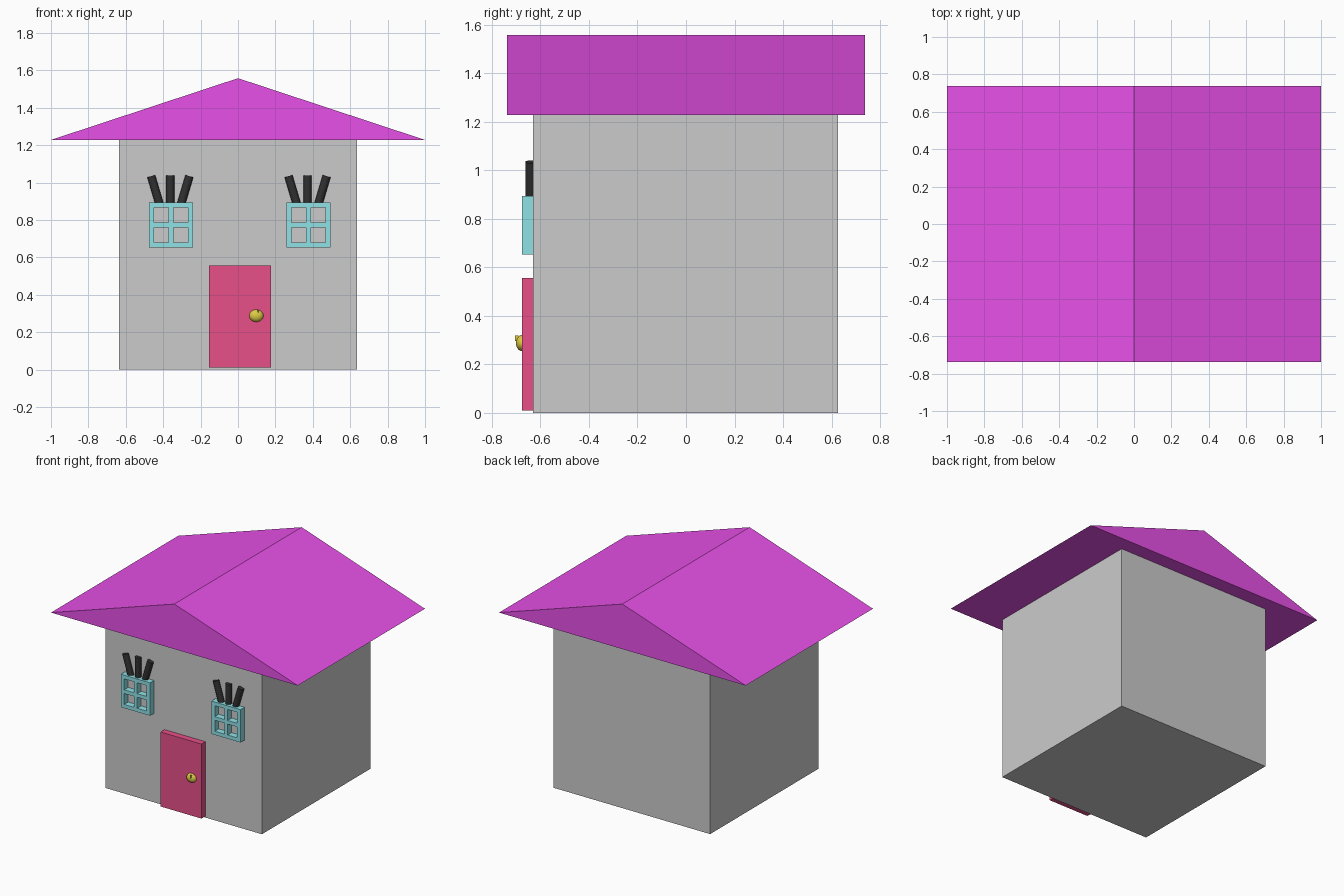
import bpy, bmesh, math
from mathutils import Matrix, Vector

if "Cube" in bpy.data.objects:
    bpy.data.objects.remove(bpy.data.objects["Cube"])


def material(name, rgb):
    m = bpy.data.materials.new(name)
    m.diffuse_color = (*rgb, 1)
    m.use_nodes = True
    m.node_tree.nodes["Principled BSDF"].inputs["Base Color"].default_value = m.diffuse_color
    return m


MAGENTA = material("roof_magenta", (0.8, 0.08, 0.8))
RED = material("door_red", (0.8, 0.08, 0.25))
TEAL = material("window_teal", (0.28, 0.76, 0.8))
BLACK = material("lash_black", (0.03, 0.03, 0.03))
GOLD = material("knob_gold", (0.72, 0.6, 0.06))

FRONT, WALL = -0.676, -0.63   # face of door and windows, face of front wall


def finish(name, bm, mat=None):
    bmesh.ops.recalc_face_normals(bm, faces=bm.faces)
    me = bpy.data.meshes.new(name)
    bm.to_mesh(me)
    bm.free()
    ob = bpy.data.objects.new(name, me)
    bpy.context.collection.objects.link(ob)
    if mat:
        me.materials.append(mat)
    return ob


def box(name, lo, hi, mat=None):
    bm = bmesh.new()
    lo, hi = Vector(lo), Vector(hi)
    bmesh.ops.create_cube(bm, size=1, matrix=Matrix.Translation((lo + hi) / 2)
                          @ Matrix.Diagonal((*(hi - lo), 1)))
    return finish(name, bm, mat)


def extrude_y(bm, depth):
    ret = bmesh.ops.extrude_face_region(bm, geom=bm.faces[:])
    verts = [g for g in ret["geom"] if isinstance(g, bmesh.types.BMVert)]
    bmesh.ops.translate(bm, verts=verts, vec=(0, depth, 0))


def window(name, cx):
    # 5 x 5 cells of bars and gaps; the four pane cells stay open
    xs = [cx + d for d in (-0.118, -0.091, -0.0135, 0.0135, 0.091, 0.118)]
    zs = [0.652 + d for d in (0, 0.027, 0.107, 0.134, 0.214, 0.241)]
    bm = bmesh.new()
    grid = [[bm.verts.new((x, FRONT, z)) for z in zs] for x in xs]
    for i in range(5):
        for j in range(5):
            if not (i % 2 and j % 2):
                bm.faces.new((grid[i][j], grid[i + 1][j],
                              grid[i + 1][j + 1], grid[i][j + 1]))
    extrude_y(bm, WALL - FRONT)
    return finish(name, bm, TEAL)


def lash(name, x, lean):
    # Round bar half sunk in the wall, leaning away from the middle one
    bm = bmesh.new()
    bmesh.ops.create_cone(
        bm, cap_ends=True, segments=32, radius1=0.022, radius2=0.022, depth=0.155,
        matrix=Matrix.Translation((x, -0.64, 0.96)) @ Matrix.Rotation(lean, 4, 'Y'))
    ob = finish(name, bm, BLACK)
    bpy.ops.object.select_all(action='DESELECT')
    ob.select_set(True)
    bpy.context.view_layer.objects.active = ob
    bpy.ops.object.shade_smooth_by_angle(angle=math.radians(35))


# House body
box("walls", (-0.635, WALL, 0), (0.635, 0.627, 1.228))

# Gabled roof prism
bm = bmesh.new()
bm.faces.new([bm.verts.new((x, -0.737, z))
              for x, z in ((-1, 1.228), (1, 1.228), (0, 1.558))])
extrude_y(bm, 1.474)
finish("roof", bm, MAGENTA)

# Door
box("door", (-0.155, FRONT, 0.01), (0.177, WALL, 0.556), RED)

# Door knob with a small raised catch
bm = bmesh.new()
bmesh.ops.create_uvsphere(bm, u_segments=32, v_segments=16, radius=1,
                          matrix=Matrix.Translation((0.098, FRONT, 0.288))
                          @ Matrix.Diagonal((0.038, 0.025, 0.033, 1)))
for f in bm.faces:
    f.smooth = True
finish("door_knob", bm, GOLD)
box("knob_catch", (0.104, -0.705, 0.296), (0.11, -0.69, 0.318), GOLD)

# Windows, each with three lashes above
for side, cx in (("left", -0.358), ("right", 0.376)):
    window(side + "_window", cx)
    for k in (-1, 0, 1):
        lash(f"{side}_window_lash_{k + 2}", cx - 0.004 + 0.08 * k,
             math.radians(16.5) * k)
